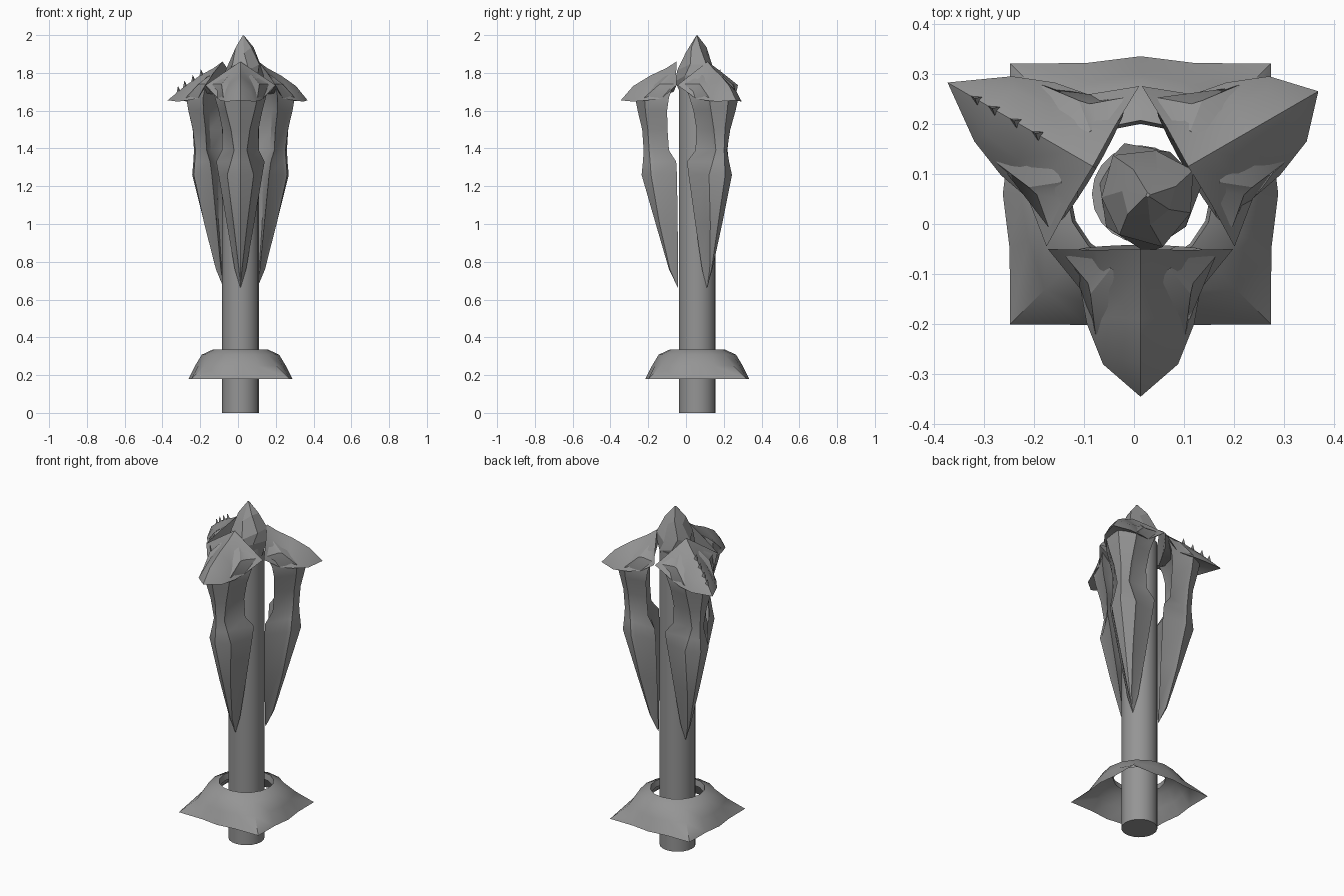
import bpy, bmesh, math
from mathutils import Vector

if "Cube" in bpy.data.objects:
    bpy.data.objects.remove(bpy.data.objects["Cube"])

CX, CY = 0.013, 0.06          # axis of the staff

stone = bpy.data.materials.new("grey_metal")
stone.diffuse_color = (0.3, 0.3, 0.3, 1)
stone.use_nodes = True
stone.node_tree.nodes["Principled BSDF"].inputs["Base Color"].default_value = stone.diffuse_color


def make(name, verts, faces, angle=30):
    """Mesh object from points and faces, smooth up to the given angle."""
    bm = bmesh.new()
    vs = [bm.verts.new(v) for v in verts]
    for f in faces:
        bm.faces.new([vs[i] for i in f])
    bmesh.ops.remove_doubles(bm, verts=bm.verts, dist=0.0005)
    bmesh.ops.recalc_face_normals(bm, faces=bm.faces)
    me = bpy.data.meshes.new(name)
    bm.to_mesh(me)
    bm.free()
    ob = bpy.data.objects.new(name, me)
    bpy.context.collection.objects.link(ob)
    me.materials.append(stone)
    bpy.ops.object.select_all(action='DESELECT')
    ob.select_set(True)
    bpy.context.view_layer.objects.active = ob
    bpy.ops.object.shade_smooth_by_angle(angle=math.radians(angle))
    return ob


def loft(rings, caps=True):
    """Join equal rings of points with quads."""
    n = len(rings[0])
    verts = [p for r in rings for p in r]
    faces = [(a * n + i, a * n + (i + 1) % n, (a + 1) * n + (i + 1) % n, (a + 1) * n + i)
             for a in range(len(rings) - 1) for i in range(n)]
    if caps:
        faces += [tuple(range(n)), tuple(range(len(verts) - n, len(verts)))]
    return verts, faces


def circle(r, z, n, cx=CX, cy=CY):
    return [(cx + r * math.cos(math.tau * i / n), cy + r * math.sin(math.tau * i / n), z)
            for i in range(n)]


def place(deg):
    """Map (sideways, outward, height) to a direction around the staff."""
    a = math.radians(deg)
    d, t = Vector((math.cos(a), math.sin(a), 0)), Vector((-math.sin(a), math.cos(a), 0))
    return lambda p: Vector((CX, CY, p[2])) + d * p[1] + t * p[0]


# Staff
make("shaft", *loft([circle(0.097, 0, 20), circle(0.097, 1.76, 20)]))

# Collar: domed skirt flaring into four corner points
collar = [circle(0.14, 0.30, 16), circle(0.147, 0.335, 16), circle(0.205, 0.308, 16)]
for z, radii in ((0.25, (0.24, 0.242, 0.27, 0.242)), (0.18, (0.275, 0.283, 0.368, 0.283))):
    ring = circle(1, z, 16, 0, 0)
    collar.append([(CX + x * radii[i % 4], CY + y * radii[i % 4], z)
                   for i, (x, y, z) in enumerate(ring)])
make("collar", *loft(collar, caps=False), angle=35)

# Crystal on the top, slightly irregular
wob = (1.05, 0.92, 1.08, 0.95, 1.0, 1.1, 0.94)
crystal = []
for r, z, turn in ((0.085, 1.70, 0), (0.105, 1.77, 0.2), (0.098, 1.83, 0.5),
                   (0.055, 1.92, 0.3), (0.004, 1.997, 0)):
    crystal.append([(0.028 + r * wob[i] * math.cos(math.tau * i / 7 + turn),
                     0.058 + r * wob[i] * math.sin(math.tau * i / 7 + turn),
                     z + (0.015 * (-1) ** i if 1.75 < z < 1.95 else 0)) for i in range(7)])
make("crystal", *loft(crystal), angle=10)

# Blade sections: height, ridge, shoulder width, shoulder, edge width, edge
ROWS = ((0.66, 0.102, 0.000, 0.102, 0.000, 0.102),
        (0.76, 0.150, 0.008, 0.145, 0.030, 0.102),
        (1.00, 0.220, 0.036, 0.200, 0.072, 0.104),
        (1.26, 0.295, 0.070, 0.245, 0.116, 0.108),
        (1.33, 0.288, 0.050, 0.250, 0.128, 0.112),
        (1.39, 0.284, 0.034, 0.255, 0.098, 0.150),
        (1.50, 0.292, 0.050, 0.262, 0.096, 0.158),
        (1.60, 0.316, 0.075, 0.275, 0.116, 0.160),
        (1.67, 0.330, 0.090, 0.280, 0.135, 0.150),
        (1.74, 0.270, 0.100, 0.200, 0.150, 0.125),
        (1.79, 0.170, 0.060, 0.150, 0.080, 0.115))


def section(z, rf, s, rs, w, rb):
    g = min(0.010, s)                                   # groove beside the raised shoulder
    half = [(s, rs, z), (s + g * 0.5, rs - 2.2 * g, z), (w, rb, z)]
    back = (0, rb + min(0.03, w * 0.4), z)
    return [(0, rf, z)] + half + [back] + [(-x, y, h) for x, y, h in reversed(half)]


def cowl(tip):
    """Pointed hood over a blade: ridge, brim and hollow underside."""
    ridge = [(0, 0.11, 1.86), (0, 0.165, 1.825), (0, 0.25, 1.785), (0, 0.34, 1.73),
             (0, tip, 1.655)]
    mid = [(0.09, 0.112, 1.80), (0.065, 0.18, 1.76), (0.062, 0.245, 1.735),
           (0.052, 0.325, 1.70)]
    brim = [(0.185, 0.11, 1.735), (0.12, 0.19, 1.665), (0.107, 0.26, 1.655),
            (0.075, 0.34, 1.648)]
    under = [(0.10, 0.125, 1.70), (0.07, 0.20, 1.675), (0.06, 0.25, 1.67),
             (0.04, 0.30, 1.668)]
    core = [(0, 0.125, 1.70), (0, 0.20, 1.68), (0, 0.25, 1.675), (0, 0.32, 1.67)]
    verts, faces = [], []
    for sign in (1, -1):
        o = len(verts)
        for line in (ridge[:4], mid, brim, under, core):
            verts += [(sign * x, y, z) for x, y, z in line]
        verts.append(ridge[4])
        for c in range(4):
            a = o + 4 * c
            faces += [(a + i, a + i + 1, a + i + 5, a + i + 4) for i in range(3)]
            faces.append((a + 3, o + 20, a + 7))        # gather into the beak
        faces.append((o, o + 4, o + 8, o + 12, o + 16))  # rear wall
    return verts, faces


for name, deg, tip in (("front", -90, 0.405), ("right", 30, 0.41), ("left", 150, 0.445)):
    at = place(deg)
    v, f = loft([section(*row) for row in ROWS])
    make(name + "_blade", [at(p) for p in v], f, angle=28)
    v, f = cowl(tip)
    make(name + "_cowl", [at(p) for p in v], f, angle=28)

# Small broken teeth along the left ridge
at = place(150)
for i, (r, z) in enumerate(((0.23, 1.79), (0.28, 1.76), (0.33, 1.73), (0.37, 1.70))):
    pts = [(-0.01, r, z), (0.01, r, z), (0, r + 0.022, z - 0.012), (0, r + 0.012, z + 0.03)]
    make(f"ridge_tooth_{i + 1}", [at(p) for p in pts],
         [(0, 1, 2), (0, 1, 3), (1, 2, 3), (2, 0, 3)])
